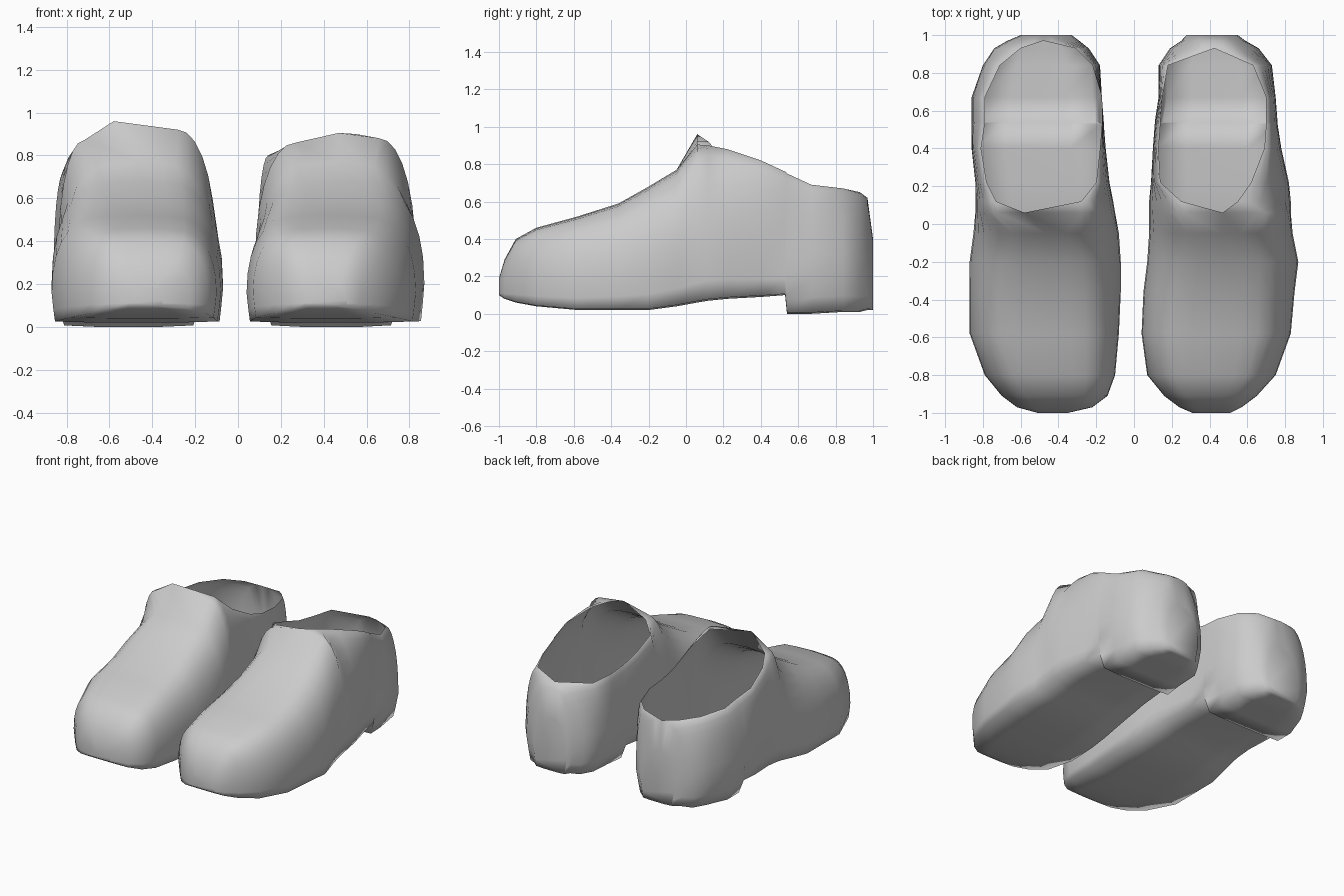
import bpy
import bmesh
import math

cube = bpy.data.objects.get("Cube")
if cube:
    bpy.data.objects.remove(cube, do_unlink=True)

# One plain grey for the whole pair
grey = bpy.data.materials.new("light grey")
grey.use_nodes = True
colour = (0.6, 0.6, 0.6, 1)
grey.diffuse_color = colour
grey.node_tree.nodes["Principled BSDF"].inputs["Base Color"].default_value = colour

# Side profile from toe to heel: (y, sole height, height along the centre)
profile = [
    (-1, .1, .19), (-.97, .08, .29), (-.91, .06, .4), (-.8, .04, .46),
    (-.58, .02, .52), (-.36, .02, .59), (-.2, .02, .68), (-.05, .04, .77),
    (.06, .06, .91), (.12, .07, .9), (.22, .08, .89), (.4, .09, .82),
    (.53, .1, .75), (.54, 0, .74), (.67, 0, .69), (.84, .01, .67),
    (.93, .01, .65), (.97, .02, .62), (1, .02, .4),
]
TOE_END = 4       # station where the boxy toe begins to round into the instep
COLLAR_START = 8  # station where the collar begins
HEEL_START = 13   # station where the heel block begins

# Plan outline of each shoe at the same stations: (smallest x, largest x)
right_outline = [
    (-.51, -.35), (-.62, -.22), (-.7, -.14), (-.79, -.1), (-.87, -.08), (-.87, -.07),
    (-.87, -.07), (-.85, -.08), (-.84, -.1), (-.84, -.11), (-.84, -.13), (-.86, -.15),
    (-.86, -.16), (-.86, -.16), (-.86, -.17), (-.8, -.18), (-.74, -.24), (-.67, -.29),
    (-.6, -.33),
]
left_outline = [
    (.31, .51), (.24, .57), (.16, .65), (.07, .75), (.04, .83), (.05, .85),
    (.07, .87), (.08, .84), (.08, .83), (.08, .83), (.09, .82), (.1, .78),
    (.11, .76), (.11, .76), (.13, .75), (.13, .73), (.19, .66), (.25, .59),
    (.28, .55),
]

# Collar edge from the tongue backwards: (x, z) on the low-x and high-x side
right_collar = [
    ((-.72, .87), (-.28, .92)), ((-.73, .86), (-.28, .92)), ((-.78, .8), (-.2, .81)),
    ((-.81, .73), (-.18, .71)), ((-.79, .7), (-.17, .67)), ((-.79, .7), (-.17, .67)),
    ((-.79, .68), (-.17, .66)), ((-.71, .66), (-.22, .65)), ((-.6, .64), (-.31, .64)),
]
left_collar = [
    ((.27, .86), (.66, .88)), ((.25, .85), (.55, .9)), ((.14, .8), (.62, .88)),
    ((.13, .74), (.69, .82)), ((.14, .7), (.7, .76)), ((.14, .7), (.7, .75)),
    ((.15, .68), (.7, .69)), ((.18, .67), (.63, .67)),
]


def side_curve(middle, edge, rim, sole, foot, power, steps=7):
    """Points from the sole, round one side of the shoe, up to the rim."""
    rim_x, rim_z = rim
    height = rim_z - sole
    points = [(middle + (edge - middle) * u, sole + height * v)
              for u, v in ((foot / 2, 0), (foot, .01), ((foot + 1) / 2, .13))]
    for i in range(steps + 1):
        angle = math.pi / 2 * i / steps
        across = max(math.cos(angle), 0) ** power
        up = math.sin(angle) ** .9
        points.append((rim_x + (edge - rim_x) * across, sole + height * (.28 + .72 * up)))
    return points


def build_shoe(name, outline, collar, peak):
    bm = bmesh.new()
    rows = []
    for i, ((y, sole, top), (low, high)) in enumerate(zip(profile, outline)):
        middle, half = (low + high) / 2, (high - low) / 2
        step = i - COLLAR_START
        in_collar = 0 <= step < len(collar)
        foot = .86 if i >= HEEL_START else .96
        roundness = min(max(i - TOE_END, 0) / 5, 1)
        if in_collar:
            rims = collar[step]
        else:
            shoulder = (.35 - .1 * roundness) * half
            rims = [(middle + side * shoulder, top * .99) for side in (-1, 1)]
        low_side, high_side = (
            side_curve(middle, edge, rim, sole, foot, .75 + .3 * roundness)
            for edge, rim in zip((low, high), rims))

        # A closed section meets at the crown, an open one stops at its rim
        crown = peak if step == 0 else (middle, top)
        is_open = in_collar and step > 0
        start, end = rims if is_open else (crown, crown)
        section = [start] + low_side[::-1] + [(middle, sole)] + high_side + [end]
        rows.append([bm.verts.new((x, y, z)) for x, z in section])

    # Skin between neighbouring sections; the foot opening stays open
    for a, b in zip(rows, rows[1:]):
        for i in range(len(a) - 1):
            bm.faces.new((a[i], a[i + 1], b[i + 1], b[i]))

    # Close the tip of the toe and the back of the heel
    for row in (rows[0], rows[-1]):
        bm.faces.new(row)

    # Weld the seam where the upper is closed
    bmesh.ops.remove_doubles(bm, verts=bm.verts[:], dist=.0005)
    bmesh.ops.recalc_face_normals(bm, faces=bm.faces[:])

    # Make sure the skin faces outward, judged by the flat of the sole
    lowest = min(bm.faces, key=lambda f: f.calc_center_median().z)
    if lowest.normal.z > 0:
        bmesh.ops.reverse_faces(bm, faces=bm.faces[:])

    mesh = bpy.data.meshes.new(name)
    bm.to_mesh(mesh)
    bm.free()
    mesh.materials.append(grey)
    shoe = bpy.data.objects.new(name, mesh)
    bpy.context.collection.objects.link(shoe)

    # Soft smooth leather all over, rolling into the sole and heel
    bpy.ops.object.select_all(action="DESELECT")
    shoe.select_set(True)
    bpy.context.view_layer.objects.active = shoe
    bpy.ops.object.shade_smooth_by_angle(angle=math.radians(100))


build_shoe("right_shoe", right_outline, right_collar, (-.58, .96))
build_shoe("left_shoe", left_outline, left_collar, (.47, .905))
